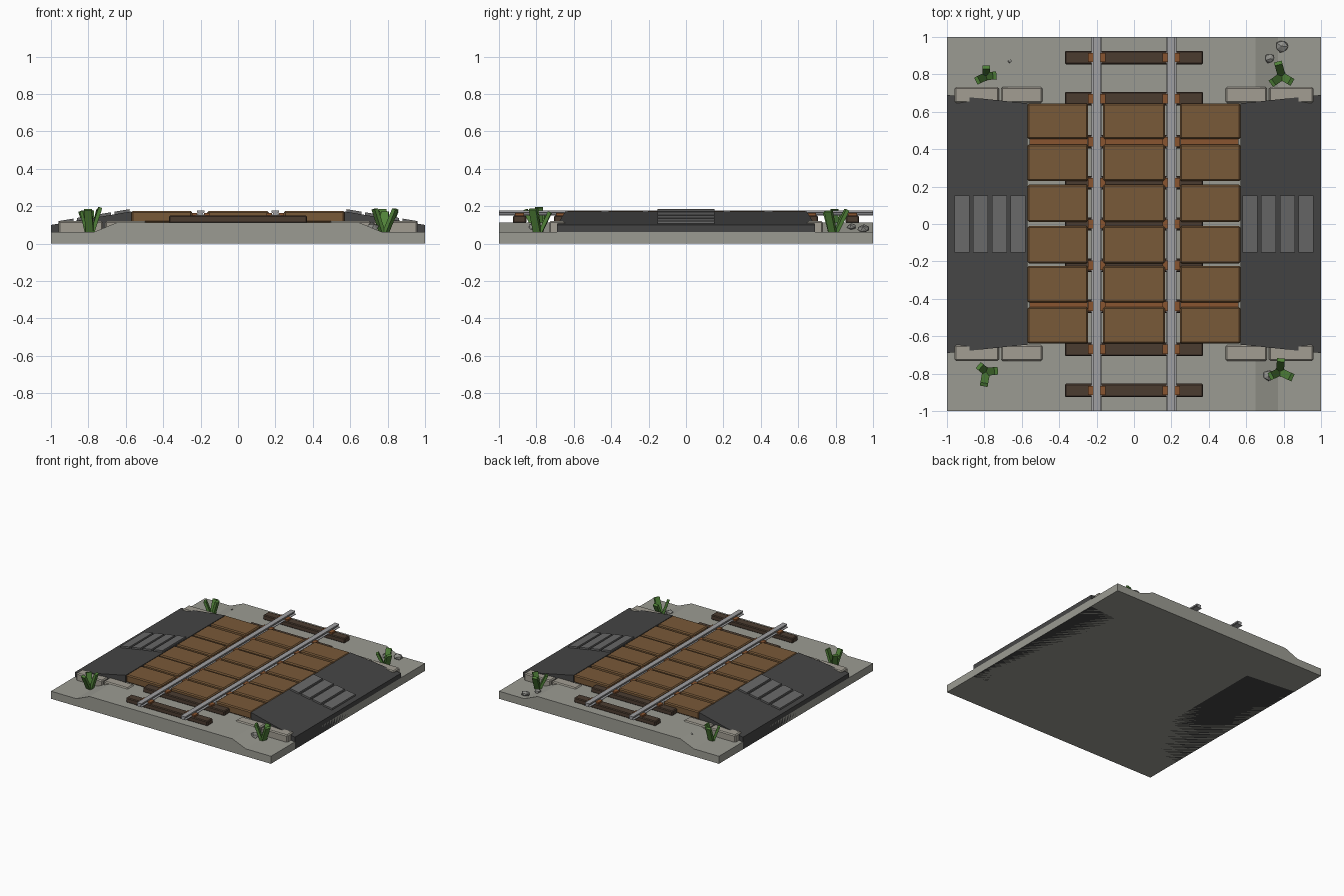
import bpy, bmesh, math, random
from mathutils import Matrix, Vector

if "Cube" in bpy.data.objects:
    bpy.data.objects.remove(bpy.data.objects["Cube"])

random.seed(4)


def material(name, r, g, b):
    m = bpy.data.materials.new(name)
    m.diffuse_color = (r, g, b, 1)
    m.use_nodes = True
    m.node_tree.nodes["Principled BSDF"].inputs["Base Color"].default_value = m.diffuse_color
    return m


GRAVEL = material("gravel", 0.33, 0.33, 0.29)
ASPHALT = material("asphalt", 0.06, 0.06, 0.06)
PAINT = material("worn_paint", 0.14, 0.14, 0.14)
WOOD = material("deck_wood", 0.19, 0.10, 0.04)
SLEEPER = material("sleeper_wood", 0.07, 0.045, 0.03)
RUST = material("rust", 0.25, 0.09, 0.03)
STEEL = material("steel", 0.35, 0.35, 0.36)
CURB = material("curb_stone", 0.36, 0.34, 0.29)
GRASS = material("grass", 0.08, 0.22, 0.04)
STONE = material("stone", 0.28, 0.28, 0.26)


def finish(name, bm, mat, bevel=0):
    bmesh.ops.recalc_face_normals(bm, faces=bm.faces[:])
    me = bpy.data.meshes.new(name)
    bm.to_mesh(me)
    bm.free()
    me.materials.append(mat)
    ob = bpy.data.objects.new(name, me)
    bpy.context.collection.objects.link(ob)
    if bevel:
        mod = ob.modifiers.new("bevel", "BEVEL")
        mod.width, mod.segments = bevel, 1
    return ob


def add_box(bm, x0, x1, y0, y1, z0, z1, rot=None):
    m = Matrix.Translation(((x0 + x1) / 2, (y0 + y1) / 2, (z0 + z1) / 2))
    if rot:
        m = m @ rot
    m = m @ Matrix.Diagonal((x1 - x0, y1 - y0, z1 - z0, 1))
    return bmesh.ops.create_cube(bm, size=1, matrix=m)["verts"]


def extrude_xz(bm, profile, y0, y1):
    # closed x-z profile swept along y
    face = bm.faces.new([bm.verts.new((x, y0, z)) for x, z in profile])
    ext = bmesh.ops.extrude_face_region(bm, geom=[face])["geom"]
    moved = [v for v in ext if isinstance(v, bmesh.types.BMVert)]
    bmesh.ops.translate(bm, vec=(0, y1 - y0, 0), verts=moved)


# ground slab with raised track bed
bm = bmesh.new()
extrude_xz(bm, [(-1, 0), (1, 0), (1, .062), (.77, .062), (.65, .112),
                (-.65, .112), (-.77, .062), (-1, .062)], -1, 1)
finish("ground", bm, GRAVEL)

# sleepers and rail clips
sleepers, clips = bmesh.new(), bmesh.new()
for y in (-.89, -.67, -.44, -.22, 0, .22, .44, .67, .89):
    add_box(sleepers, -.37, .37, y - .036, y + .036, .11, .15)
    for x in (-.232, -.168, .168, .232):
        add_box(clips, x - .015, x + .015, y - .025, y + .025, .145, .163)
finish("sleepers", sleepers, SLEEPER, .006)
finish("rail_clips", clips, RUST)

# rails: wide foot, narrow web, head
bm = bmesh.new()
half = [(.026, .15), (.026, .154), (.012, .157), (.012, .163), (.02, .166), (.02, .177)]
for s in (-.2, .2):
    extrude_xz(bm, [(s + x, z) for x, z in half] +
               [(s - x, z) for x, z in reversed(half)], -1, 1)
finish("rails", bm, STEEL)

# crossing deck boards
bm = bmesh.new()
edges = bmesh.new()
rows = [(.455, .645), (.23, .425), (.012, .21), (-.21, -.012), (-.42, -.225), (-.64, -.445)]
for y0, y1 in rows:
    for x0, x1 in ((-.57, -.245), (-.165, .165), (.245, .57)):
        add_box(bm, x0, x1, y0, y1, .112, .175)
finish("deck_boards", bm, WOOD, .008)

# rusty battens in the narrow joints
for y in (-.433, .44):
    for x0, x1 in ((-.56, -.25), (-.16, .16), (.25, .56)):
        add_box(edges, x0, x1, y - .016, y + .016, .112, .153)
finish("deck_battens", edges, RUST)

# asphalt approach ramps, widening outwards
IN, OUT, Z_IN, Z_OUT = .57, 1.0, .172, .10
slope = (Z_OUT - Z_IN) / (OUT - IN)
for s, side in ((-1, "left"), (1, "right")):
    bm = bmesh.new()
    for v in add_box(bm, IN, OUT, -.645, .645, 0, 1):
        if v.co.z > .5:
            v.co.z = Z_IN if v.co.x < .8 else Z_OUT
        if v.co.x > .8:
            v.co.y *= .69 / .645
        v.co.x *= s
    finish("ramp_" + side, bm, ASPHALT)

    # painted stripes lying on the slope
    bm = bmesh.new()
    for x0 in (.58, .68, .78, .88):
        for v in add_box(bm, x0, x0 + .08, -.153, .153, -.01, .014):
            v.co.z += Z_IN + slope * (v.co.x - IN)
            v.co.x *= s
    finish("stripes_" + side, bm, PAINT)

    # curb stones
    bm = bmesh.new()
    for y in (-.69, .69):
        for x0, x1 in ((.49, .71), (.722, .96)):
            x0, x1 = sorted((s * x0, s * x1))
            add_box(bm, x0, x1, y - .042, y + .042, .04, .12)
    finish("curb_stones_" + side, bm, CURB, .008)

# grass clumps: three leaning blades each
bm = bmesh.new()
for cx, cy, angles in ((-.79, .79, (90, 205, 5)), (.79, .79, (105, 215, -30)),
                       (-.79, -.79, (140, 5, -100)), (.78, -.79, (85, 205, -25))):
    for a in angles:
        lean = Matrix.Rotation(math.radians(a), 4, 'Z') @ Matrix.Rotation(
            math.radians(random.uniform(15, 28)), 4, 'Y')
        m = Matrix.Translation((cx, cy, .06)) @ lean
        h = random.uniform(.12, .145)
        m = m @ Matrix.Translation((.01, 0, h / 2)) @ Matrix.Diagonal((.02, .042, h, 1))
        bmesh.ops.create_cube(bm, size=1, matrix=m)
finish("grass_clumps", bm, GRASS)

# loose stones
bm = bmesh.new()
for x, y, z, r in ((.79, .95, .08, .034), (.725, .885, .092, .027),
                   (.72, -.81, .09, .033), (-.665, .87, .107, .01)):
    m = Matrix.Translation((x, y, z)) @ Matrix.Diagonal((1, 1, .75, 1))
    vs = bmesh.ops.create_icosphere(bm, subdivisions=1, radius=r, matrix=m)["verts"]
    for v in vs:
        v.co += Vector([random.uniform(-.15, .15) * r for _ in range(3)])
finish("loose_stones", bm, STONE)
